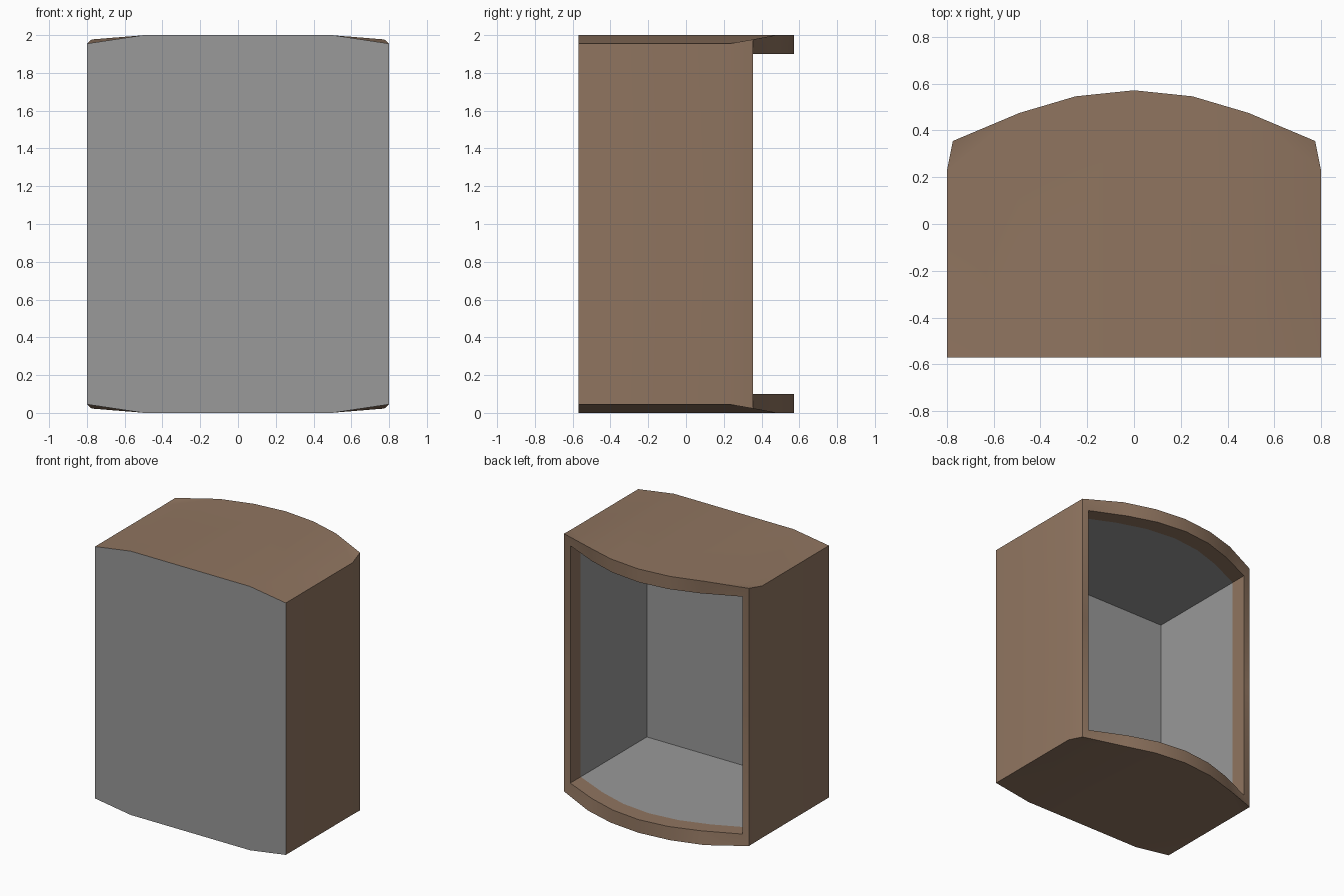
import bpy, bmesh, math

if "Cube" in bpy.data.objects:
    bpy.data.objects.remove(bpy.data.objects["Cube"])

FRONT, INNER_FRONT = -0.57, -0.562    # outer and inner planes of the front panel
LIP = 0.125                           # depth of the brown lip inside the opening
INSET = 0.722 / 0.775                 # opening width relative to the rim
OPEN_Z = 0.9                          # half height of the opening


def material(name, rgb):
    m = bpy.data.materials.new(name)
    m.diffuse_color = (*rgb, 1.0)
    m.use_nodes = True
    m.node_tree.nodes["Principled BSDF"].inputs["Base Color"].default_value = m.diffuse_color
    return m


def quarter(bm, sx, sz):
    """One quarter of the hollow cabinet, mirrored by the signs sx and sz."""
    def face(pts, mat=0):
        f = bm.faces.new([bm.verts.new((x * sx, y, 1 + z * sz)) for x, y, z in pts])
        f.material_index = mat

    def ground(p):
        return (p[0], p[1], 0.0)      # same point on the mid-height plane

    # bowed rim: outer edge, inner edge, end of lip
    rim = [(0, .572, 1), (.25, .546, 1), (.49, .475, 1), (.775, .355, .977)]
    inner = [(x * INSET, y, OPEN_Z) for x, y, z in rim]
    lip = [(x, y - LIP, z) for x, y, z in inner]
    f0, f1, f2 = (0, FRONT, 1), (.5, FRONT, 1), (.8, FRONT, .955)
    s = (.8, .23, .955)
    w0, w1 = (0, INNER_FRONT, OPEN_Z), (inner[3][0], INNER_FRONT, OPEN_Z)

    # top and side shell
    face([f0, f1, rim[2], rim[1], rim[0]])
    face([f1, f2, s, rim[2]])
    face([s, rim[3], rim[2]])
    for a, b in ((f2, s), (s, rim[3]), (rim[3], inner[3]), (inner[3], lip[3])):
        face([a, b, ground(b), ground(a)])
    # rim and lip along the curve
    for a, b in ((rim, inner), (inner, lip)):
        for i in range(3):
            face([a[i], a[i + 1], b[i + 1], b[i]])
    # grey front panel and lining
    face([f0, f1, f2, ground(f2), ground(f0)], 1)
    face([*lip, w1, w0], 1)
    face([lip[3], w1, ground(w1), ground(lip[3])], 1)
    face([w0, w1, ground(w1), ground(w0)], 1)


bm = bmesh.new()
for sx in (1, -1):
    for sz in (1, -1):
        quarter(bm, sx, sz)
bmesh.ops.remove_doubles(bm, verts=bm.verts, dist=0.0005)
bmesh.ops.recalc_face_normals(bm, faces=bm.faces)

mesh = bpy.data.meshes.new("cabinet")
bm.to_mesh(mesh)
bm.free()
mesh.materials.append(material("brown casing", (.279, .178, .117)))
mesh.materials.append(material("grey panel", (.319, .319, .319)))
cabinet = bpy.data.objects.new("cabinet", mesh)
bpy.context.collection.objects.link(cabinet)
bpy.context.view_layer.objects.active = cabinet
cabinet.select_set(True)
bpy.ops.object.shade_smooth_by_angle(angle=math.radians(30))
